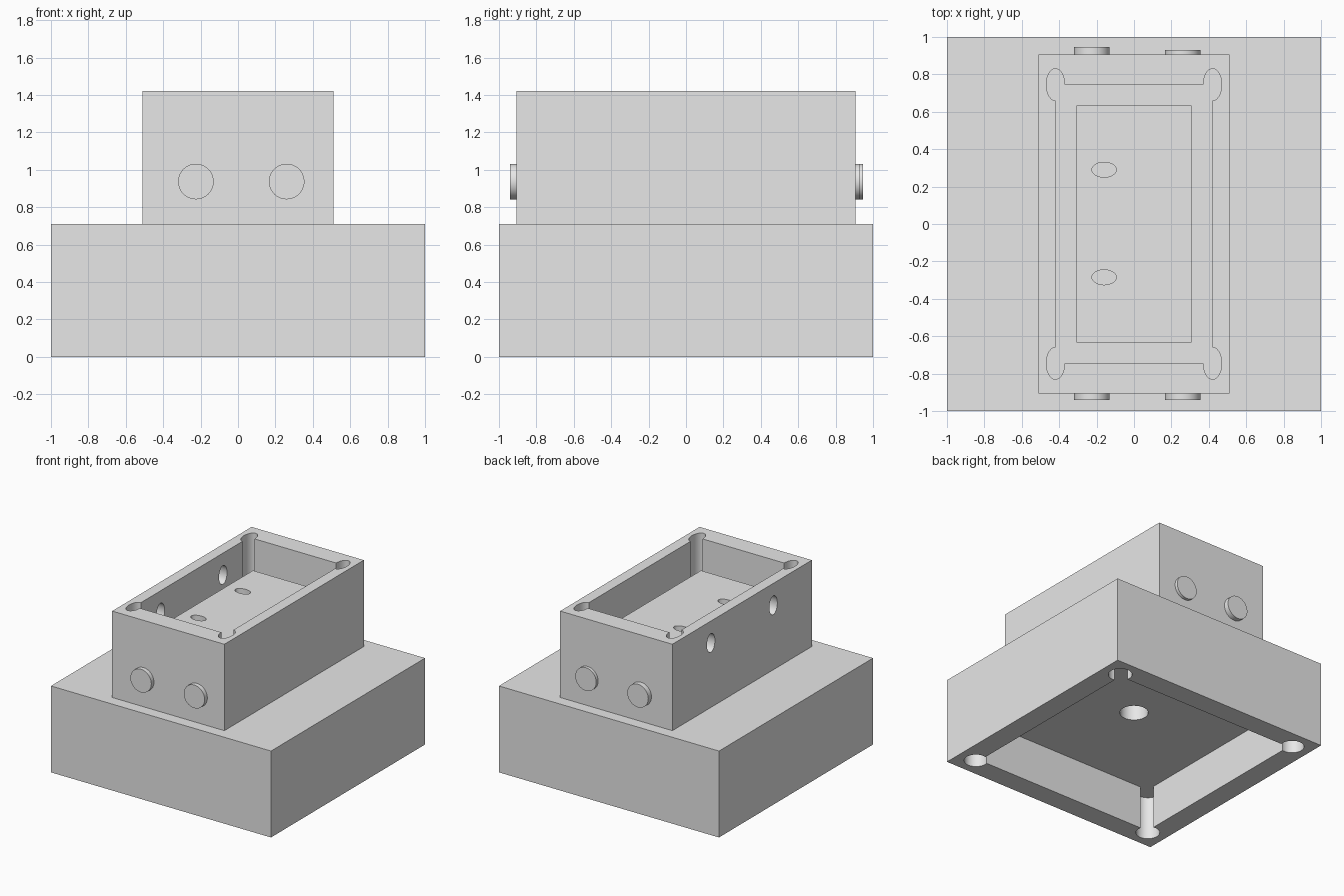
import bpy, math

if "Cube" in bpy.data.objects:
    bpy.data.objects.remove(bpy.data.objects["Cube"])

grey = bpy.data.materials.new("plain grey")
grey.diffuse_color = (0.8, 0.8, 0.8, 1)
grey.use_nodes = True
grey.node_tree.nodes["Principled BSDF"].inputs["Base Color"].default_value = grey.diffuse_color


def box(name, x, y, z0, z1):
    """Box centred on the z axis with half sizes x and y."""
    bpy.ops.mesh.primitive_cube_add(size=2, location=(0, 0, (z0 + z1) / 2))
    ob = bpy.context.object
    ob.name = name
    ob.scale = (x, y, (z1 - z0) / 2)
    bpy.ops.object.transform_apply(location=True, rotation=True, scale=True)
    ob.data.materials.append(grey)
    return ob


def rod(name, loc, radii, rot=(0, 0, 0)):
    """Elliptic cylinder; radii are half sizes along x, y, z after rotation."""
    bpy.ops.mesh.primitive_cylinder_add(vertices=48, radius=1, depth=2, rotation=rot)
    ob = bpy.context.object
    ob.name = name
    bpy.ops.object.transform_apply(location=False, rotation=True, scale=False)
    ob.scale = radii
    ob.location = loc
    bpy.ops.object.transform_apply(location=True, rotation=False, scale=True)
    ob.data.materials.append(grey)
    return ob


def cut(target, cutter):
    """Subtract the cutter from the target and remove it."""
    bpy.context.view_layer.objects.active = target
    mod = target.modifiers.new("cut", 'BOOLEAN')
    mod.operation = 'DIFFERENCE'
    mod.solver = 'EXACT'
    mod.object = cutter
    bpy.ops.object.modifier_apply(modifier=mod.name)
    bpy.data.objects.remove(cutter)


def smooth(ob):
    bpy.ops.object.select_all(action='DESELECT')
    ob.select_set(True)
    bpy.context.view_layer.objects.active = ob
    bpy.ops.object.shade_smooth_by_angle(angle=math.radians(30))


SIGNS = [(sx, sy) for sx in (-1, 1) for sy in (-1, 1)]

# Wide lower box, hollow from below with relieved corners
lower = box("lower_box", 1, 1, 0, 0.71)
cut(lower, box("cutter", 0.825, 0.825, -0.1, 0.355))
for sx, sy in SIGNS:
    cut(lower, rod("cutter", (sx * 0.845, sy * 0.845, 0.105), (0.09, 0.09, 0.25)))
cut(lower, rod("cutter", (0, 0, 0.43), (0.107, 0.107, 0.2)))

# Narrow upper box, hollow from above with relieved corners
upper = box("upper_box", 0.51, 0.905, 0.71, 1.42)
cut(upper, box("cutter", 0.42, 0.745, 1.065, 1.5))
for sx, sy in SIGNS:
    cut(upper, rod("cutter", (sx * 0.42, sy * 0.745, 1.315), (0.049, 0.085, 0.25)))

# Two holes through the left wall
for y in (-0.405, 0.405):
    cut(upper, rod("cutter", (-0.475, y, 1.24), (0.1, 0.052, 0.077),
                   (0, math.pi / 2, 0)))

# Raised inner platform with two blind holes
platform = box("inner_platform", 0.307, 0.633, 1.04, 1.22)
for y in (-0.285, 0.29):
    cut(platform, rod("cutter", (-0.16, y, 1.22), (0.065, 0.04, 0.14)))

for ob in (lower, upper, platform):
    smooth(ob)

# Round buttons on the front and back walls
for name, x, y in (("front_button_left", -0.225, -0.94), ("front_button_right", 0.26, -0.94),
                   ("back_button_left", -0.225, 0.947), ("back_button_right", 0.26, 0.93)):
    inner = math.copysign(0.88, y)
    smooth(rod(name, (x, (y + inner) / 2, 0.937), (0.095, abs(y - inner) / 2, 0.095),
               (math.pi / 2, 0, 0)))
